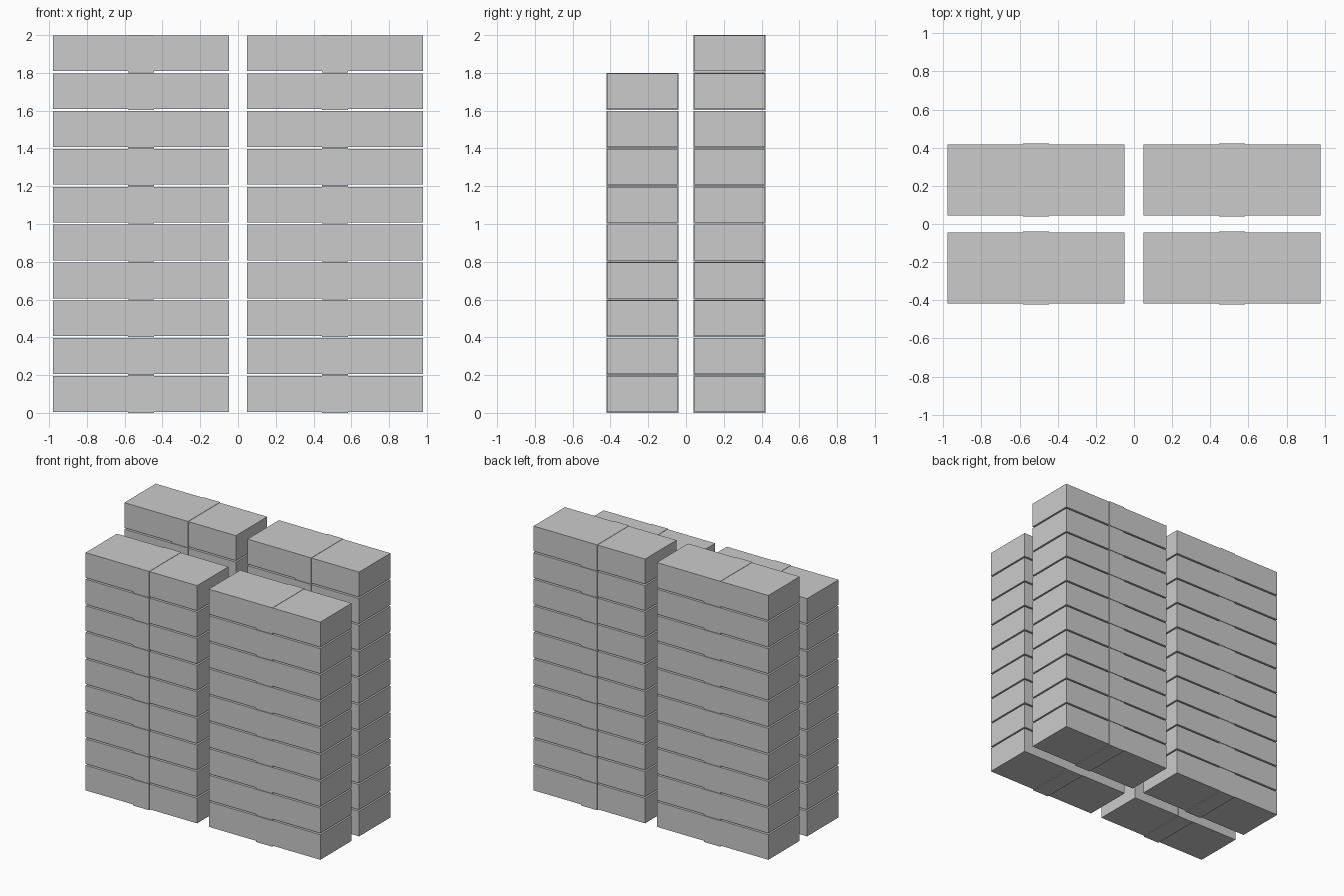
import bpy
import bmesh

if "Cube" in bpy.data.objects:
    bpy.data.objects.remove(bpy.data.objects["Cube"])

PITCH = 0.2003                     # vertical spacing of the cartons
CX, CY = 0.5135, 0.231             # stack centres


def block(name, x, y, z0, z1, w, d):
    """Axis-aligned box standing between z0 and z1."""
    mesh = bpy.data.meshes.new(name)
    bm = bmesh.new()
    bmesh.ops.create_cube(bm, size=1)
    for v in bm.verts:
        v.co.x = x + v.co.x * w
        v.co.y = y + v.co.y * d
        v.co.z = z0 if v.co.z < 0 else z1
    bm.to_mesh(mesh)
    bm.free()
    obj = bpy.data.objects.new(name, mesh)
    bpy.context.collection.objects.link(obj)
    return obj


# Four stacks: front ones nine cartons high, back ones ten
for sx, side in ((-1, "left"), (1, "right")):
    for sy, row, count in ((-1, "front", 9), (1, "back", 10)):
        for i in range(count):
            x, y, z = sx * CX, sy * CY, i * PITCH
            tag = f"{row}_{side}_{i + 1}"
            # Carton body
            block(f"carton_{tag}", x, y, z + 0.006, z + 0.195, 0.93, 0.373)
            # Slightly proud band wrapped round the middle
            block(f"band_{tag}", x, y, z, z + 0.1973, 0.136, 0.382)
